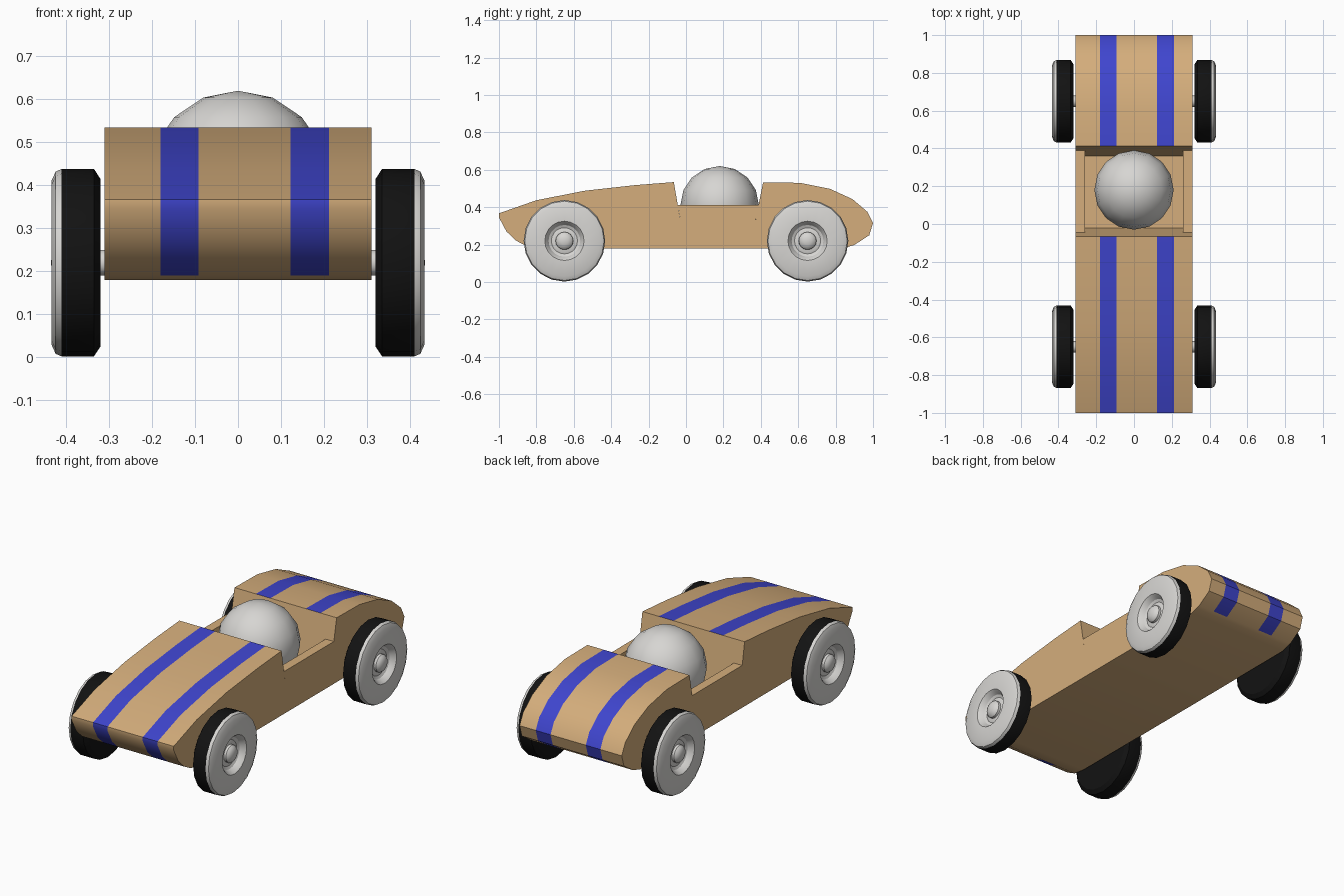
import bpy, bmesh, math

if "Cube" in bpy.data.objects:
    bpy.data.objects.remove(bpy.data.objects["Cube"])


def material(name, rgb):
    m = bpy.data.materials.new(name)
    m.diffuse_color = (*rgb, 1)
    m.use_nodes = True
    m.node_tree.nodes["Principled BSDF"].inputs["Base Color"].default_value = m.diffuse_color
    return m


WOOD = material("light wood", (0.66, 0.42, 0.20))
BLUE = material("blue paint", (0.05, 0.06, 0.62))
WHITE = material("off white", (0.68, 0.67, 0.65))
BLACK = material("black rubber", (0.006, 0.006, 0.006))


def finish(bm, name, mats, angle=30):
    bmesh.ops.remove_doubles(bm, verts=bm.verts, dist=1e-5)
    bmesh.ops.recalc_face_normals(bm, faces=bm.faces)
    me = bpy.data.meshes.new(name)
    bm.to_mesh(me)
    bm.free()
    for m in mats:
        me.materials.append(m)
    me.shade_smooth()
    me.set_sharp_from_angle(angle=math.radians(angle))
    ob = bpy.data.objects.new(name, me)
    bpy.context.collection.objects.link(ob)
    return ob


def extrude_profile(name, profile, xs, mats, painted=lambda seg, col: 0):
    """Side profile (y, z) swept through the x stations, with end caps."""
    bm = bmesh.new()
    rows = [[bm.verts.new((x, y, z)) for y, z in profile] for x in xs]
    n = len(profile)
    for c in range(len(xs) - 1):
        for i in range(n):
            j = (i + 1) % n
            f = bm.faces.new((rows[c][i], rows[c][j], rows[c + 1][j], rows[c + 1][i]))
            f.material_index = painted(i, c)
    bm.faces.new(rows[0])
    bm.faces.new(rows[-1])
    return finish(bm, name, mats)


def lathe_x(name, profile, sides, y, z, sign, mats, second_from=999):
    """Profile (x, radius) revolved around the axle line at (y, z)."""
    bm = bmesh.new()
    rings = []
    for x, r in profile:
        rings.append([bm.verts.new((sign * x, y + r * math.sin(a), z + r * math.cos(a)))
                      for a in (2 * math.pi * k / sides for k in range(sides))])
    for i in range(len(rings) - 1):
        for k in range(sides):
            j = (k + 1) % sides
            f = bm.faces.new((rings[i][k], rings[i][j], rings[i + 1][j], rings[i + 1][k]))
            f.material_index = 1 if i >= second_from else 0
    bmesh.ops.dissolve_degenerate(bm, dist=1e-5, edges=bm.edges)
    return finish(bm, name, mats)


# Body: wooden block with a notched cockpit and two stripes over both decks
body = [(-0.78, 0.18), (-0.85, 0.19), (-0.91, 0.222), (-0.96, 0.27), (-1.0, 0.345),
        (-1.0, 0.367), (-0.80, 0.437), (-0.54, 0.488), (-0.27, 0.518), (-0.065, 0.534),
        (-0.02, 0.27), (0.36, 0.27),
        (0.412, 0.533), (0.61, 0.53), (0.77, 0.498), (0.89, 0.443), (0.97, 0.375),
        (1.0, 0.315), (0.98, 0.25), (0.90, 0.198), (0.84, 0.18)]
unpainted = {0, 9, 10, 11, 19, 20}
extrude_profile("car_body", body, [-0.31, -0.18, -0.092, 0.122, 0.212, 0.31], [WOOD, BLUE],
                lambda seg, col: int(col in (1, 3) and seg not in unpainted))

# Cockpit side walls
wall = [(-0.02, 0.27), (-0.044, 0.412), (0.388, 0.412), (0.36, 0.27)]
for s, side in ((-1, "left"), (1, "right")):
    extrude_profile("cockpit_wall_" + side, wall, [s * 0.26, s * 0.31], [WOOD])

# Driver's round head
bm = bmesh.new()
bmesh.ops.create_uvsphere(bm, u_segments=16, v_segments=8, radius=0.21)
bmesh.ops.translate(bm, verts=bm.verts, vec=(0, 0.18, 0.41))
finish(bm, "driver_head", [WHITE], 60)

# Wheels, axles and peg caps
tyre = [(0.32, 0), (0.32, 0.195), (0.335, 0.218), (0.41, 0.218), (0.424, 0.212), (0.434, 0.19),
        (0.434, 0.105), (0.425, 0.097), (0.405, 0.085), (0.398, 0.07), (0.402, 0.058), (0.402, 0)]
cap = [(0.395, 0.048), (0.415, 0.047), (0.426, 0.038), (0.433, 0.02), (0.435, 0)]
for y, end in ((-0.65, "front"), (0.65, "rear")):
    lathe_x(end + "_axle", [(-0.40, 0), (-0.40, 0.03), (0.40, 0.03), (0.40, 0)],
            16, y, 0.22, 1, [WHITE])
    for s, side in ((-1, "left"), (1, "right")):
        lathe_x(f"{end}_{side}_wheel", tyre, 20, y, 0.22, s, [BLACK, WHITE], 3)
        lathe_x(f"{end}_{side}_peg_cap", cap, 16, y, 0.22, s, [WHITE])
